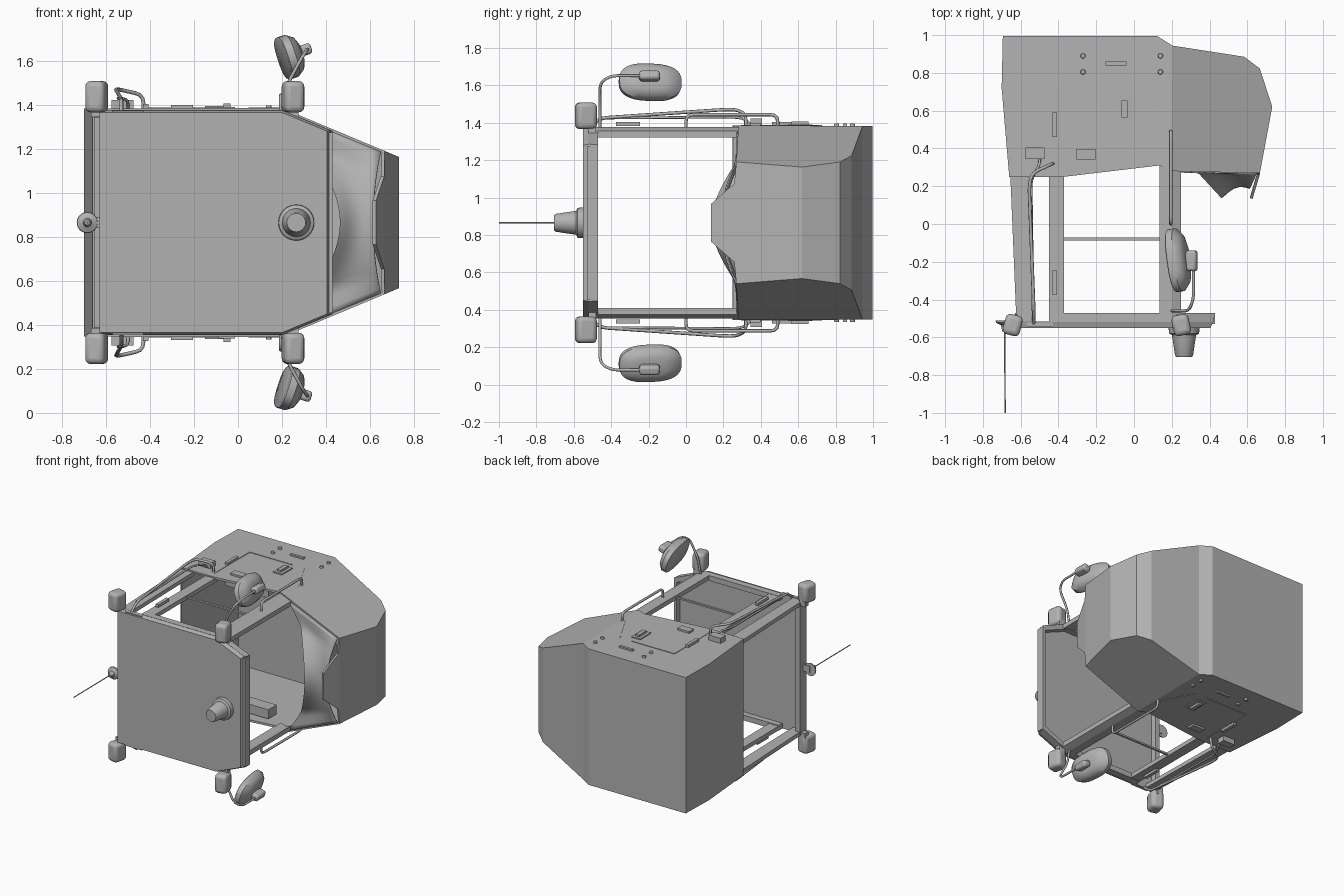
import bpy, bmesh, math
from mathutils import Matrix, Vector

if "Cube" in bpy.data.objects:
    bpy.data.objects.remove(bpy.data.objects["Cube"])

C = 0.865  # symmetry plane height; local z is the distance from it
grey = bpy.data.materials.new("light_grey")
grey.diffuse_color = (0.45, 0.45, 0.45, 1)
grey.use_nodes = True
grey.node_tree.nodes["Principled BSDF"].inputs["Base Color"].default_value = grey.diffuse_color


def half(x):
    """Half width of the cab at a given x (nose tapers)."""
    return 0.512 if x <= 0.2 else 0.512 - 0.22 * (x - 0.2) / 0.53


def finish(name, bm, mirror=False, bevel=0, solid=0, smooth=False, segs=2):
    bmesh.ops.recalc_face_normals(bm, faces=bm.faces[:])
    me = bpy.data.meshes.new(name)
    bm.to_mesh(me)
    bm.free()
    me.materials.append(grey)
    ob = bpy.data.objects.new(name, me)
    bpy.context.collection.objects.link(ob)
    ob.location.z = C
    if solid:
        m = ob.modifiers.new("thickness", 'SOLIDIFY')
        m.thickness, m.offset = solid, 0
    if bevel:
        m = ob.modifiers.new("round", 'BEVEL')
        m.width, m.segments = bevel, segs
    if mirror:
        m = ob.modifiers.new("mirror", 'MIRROR')
        m.use_axis = (False, False, True)
        m.use_clip = False
    if smooth:
        bpy.context.view_layer.objects.active = ob
        ob.select_set(True)
        bpy.ops.object.shade_smooth_by_angle(angle=math.radians(35))
        ob.select_set(False)
    return ob


def box(name, c, size, rot=None, **kw):
    bm = bmesh.new()
    m = Matrix.Translation(c) @ (rot or Matrix()) @ Matrix.Diagonal((*size, 1))
    bmesh.ops.create_cube(bm, size=1, matrix=m)
    return finish(name, bm, **kw)


def prism(name, pts, lo, hi, **kw):
    """Extrude an xy outline between two z offsets; lo/hi may be functions of x."""
    bm = bmesh.new()
    f = lambda h, x: h(x) if callable(h) else h
    a = [bm.verts.new((x, y, f(lo, x))) for x, y in pts]
    b = [bm.verts.new((x, y, f(hi, x))) for x, y in pts]
    bm.faces.new(a)
    bm.faces.new(b)
    for i in range(len(pts)):
        j = (i + 1) % len(pts)
        bm.faces.new((a[i], a[j], b[j], b[i]))
    return finish(name, bm, **kw)


def lathe(name, x, z, prof, n=32, **kw):
    """Revolve (radius, y) pairs about an axis along y."""
    bm = bmesh.new()
    rings = [[bm.verts.new((x + r * math.cos(2 * math.pi * k / n), y,
                            z + r * math.sin(2 * math.pi * k / n))) for k in range(n)] for r, y in prof]
    for a, b in zip(rings, rings[1:]):
        for k in range(n):
            bm.faces.new((a[k], a[(k + 1) % n], b[(k + 1) % n], b[k]))
    bm.faces.new(rings[0])
    bm.faces.new(rings[-1])
    return finish(name, bm, smooth=True, **kw)


def tube(name, pts, r, sides=(1, -1)):
    cu = bpy.data.curves.new(name, 'CURVE')
    cu.dimensions = '3D'
    cu.bevel_depth, cu.bevel_resolution, cu.use_fill_caps = r, 2, True
    for s in sides:
        # cut corners so the bends are rounded
        path = [Vector(pts[0])]
        for a, b, c in zip(pts, pts[1:], pts[2:]):
            a, b, c = Vector(a), Vector(b), Vector(c)
            p = b + (a - b).normalized() * min(0.04, (a - b).length * 0.45)
            q = b + (c - b).normalized() * min(0.04, (c - b).length * 0.45)
            path += [p.lerp(b, t).lerp(b.lerp(q, t), t) for t in (0, 0.33, 0.67, 1)]
        path.append(Vector(pts[-1]))
        sp = cu.splines.new('POLY')
        sp.points.add(len(path) - 1)
        for p, v in zip(sp.points, path):
            p.co = (v.x, v.y, v.z * s, 1)
    cu.materials.append(grey)
    ob = bpy.data.objects.new(name, cu)
    ob.location.z = C
    bpy.context.collection.objects.link(ob)


# lower body shell: wrapped panels and two-part sides
wrap = [(-0.655, 0.25), (-0.695, 0.72), (-0.69, 0.99), (0.12, 0.99), (0.2, 0.94),
        (0.58, 0.88), (0.66, 0.82), (0.725, 0.62), (0.66, 0.27)]
rim = [(0.2, 0.28), (0.135, 0.31), (-0.37, 0.25)]
bm = bmesh.new()
L, R, top = [], [], []
for lst, s in ((L, 1), (R, -1)):
    lst += [bm.verts.new((x, y, s * half(x))) for x, y in wrap]
    e = [bm.verts.new((x, y, s * half(x))) for x, y in rim]
    bm.faces.new(lst[:5] + e)
    bm.faces.new(lst[4:] + [e[0]])
for i in range(len(wrap) - 1):
    bm.faces.new((L[i], L[i + 1], R[i + 1], R[i]))
# raised lip of the nose panel
lip = [bm.verts.new(v) for v in ((0.657, 0.26, 0.21), (0.62, 0.135, 0.1), (0.62, 0.135, -0.1), (0.657, 0.26, -0.21))]
bm.faces.new([L[-1]] + lip + [R[-1]])
finish("body_shell", bm, solid=0.016)

# curved dashboard cowl
bm = bmesh.new()
N, M = 28, 10
rows = []
for i in range(N + 1):
    t = -1 + 2 * i / N
    bx, by = 0.465 - 0.23 * t * t, min(0.275, 0.14 + 0.25 * t * t)
    fx, fy = 0.65 - 0.035 * (1 - t * t), 0.27 - 0.08 * (1 - t * t)
    row = []
    for j in range(M + 1):
        v = j / M
        x = bx + (fx - bx) * v
        y = by + (fy - by) * v + 0.03 * math.sin(math.pi * v) * (1 - t * t)
        row.append(bm.verts.new((x, y, t * (half(x) - 0.005))))
    # skirt into the footwell
    row.insert(0, bm.verts.new((bx + 0.06, by + 0.3, t * (half(bx + 0.06) - 0.01))))
    rows.append(row)
for a, b in zip(rows, rows[1:]):
    for j in range(M + 1):
        bm.faces.new((a[j], a[j + 1], b[j + 1], b[j]))
finish("dash_cowl", bm, solid=0.008, smooth=True)

# roof slab, its rails and front lip
bm = bmesh.new()
rings = []
for y, x0, x1, d in ((-0.55, -0.62, 0.405, 0.012), (-0.515, -0.63, 0.42, 0.0)):
    o = [(x0, half(x0) - d), (0.2, half(0.2) - d), (x1, half(x1) - d)]
    rings.append([bm.verts.new((x, y, h)) for x, h in o] + [bm.verts.new((x, y, -h)) for x, h in o[::-1]])
for r in rings:
    bm.faces.new(r)
for k in range(6):
    bm.faces.new((rings[0][k], rings[0][(k + 1) % 6], rings[1][(k + 1) % 6], rings[1][k]))
finish("roof", bm)
inner = lambda x: half(x) - 0.04
prism("roof_rail", [(-0.45, -0.52), (0.2, -0.52), (0.2, -0.47), (-0.45, -0.47)], inner, half, mirror=True)
prism("roof_rail_front", [(0.2, -0.52), (0.42, -0.52), (0.43, -0.47), (0.2, -0.47)], inner, half, mirror=True)
box("roof_front_lip", (0.42, -0.5, 0), (0.02, 0.06, 0.82))
box("roof_rear_beam", (-0.61, -0.51, 0), (0.04, 0.075, 1.0))

# side window pillars
prism("rear_pillar", [(-0.655, 0.26), (-0.622, -0.53), (-0.54, -0.53), (-0.555, 0.26)], 0.478, 0.508, mirror=True)
prism("middle_pillar", [(-0.45, -0.52), (-0.37, -0.52), (-0.37, 0.27), (-0.45, 0.27)], 0.478, 0.51, mirror=True)
prism("front_pillar", [(0.135, -0.52), (0.2, -0.52), (0.2, 0.3), (0.135, 0.32)], 0.478, 0.512, mirror=True)
prism("front_pillar_face", [(0.2, -0.52), (0.25, -0.52), (0.25, 0.29), (0.2, 0.29)],
      lambda x: half(x) - 0.035, half, mirror=True)
box("rear_window_rail", (-0.5, -0.53, 0.495), (0.14, 0.03, 0.03), mirror=True)
box("window_bar", (-0.117, -0.08, 0.495), (0.51, 0.016, 0.012), mirror=True)
box("sill_box", (-0.17, 0.4, 0.46), (0.36, 0.1, 0.07), mirror=True)

# roof beacon and antenna
lathe("beacon", 0.265, 0, [(0.082, -0.545), (0.08, -0.58), (0.064, -0.588), (0.062, -0.6), (0.048, -0.695), (0.042, -0.705)])
lathe("antenna_base", -0.685, 0, [(0.048, -0.512), (0.046, -0.522), (0.02, -0.535), (0.012, -0.57)], n=24)
box("antenna_bracket", (-0.65, -0.513, 0), (0.07, 0.01, 0.05))
tube("antenna", [(-0.685, -0.55, 0), (-0.682, -1.0, 0)], 0.0035, sides=(1,))

# corner lamps
for nm, x, ang in (("rear_lamp", -0.642, -15), ("front_lamp", 0.25, 12)):
    box(nm, (x, -0.535, 0.572), (0.092, 0.11, 0.142), Matrix.Rotation(math.radians(ang), 4, 'Z'),
        mirror=True, bevel=0.025, smooth=True, segs=3)
    box(nm + "_bracket", (x, -0.5, 0.51), (0.05, 0.04, 0.06), mirror=True)

# wing mirrors: oval housings built from stacked rings
bm = bmesh.new()
tilt = Matrix.Translation((0.235, -0.19, 0.755)) @ Matrix.Rotation(math.radians(-18), 4, 'Y') @ Matrix.Rotation(math.radians(8), 4, 'Z')
n, rings = 32, []
for d, k in ((-0.035, 0.93), (-0.03, 1.0), (0.005, 1.0), (0.035, 0.8), (0.05, 0.5)):
    ring = []
    for i in range(n):
        a = 2 * math.pi * i / n
        c, s = math.cos(a), math.sin(a)
        p = (d, 0.168 * k * math.copysign(abs(c) ** 0.75, c), 0.1 * k * math.copysign(abs(s) ** 0.75, s))
        ring.append(bm.verts.new(tilt @ Vector(p)))
    rings.append(ring)
for a, b in zip(rings, rings[1:]):
    for i in range(n):
        bm.faces.new((a[i], a[(i + 1) % n], b[(i + 1) % n], b[i]))
bm.faces.new(rings[0])
bm.faces.new(rings[-1])
finish("wing_mirror", bm, mirror=True, smooth=True)
box("mirror_clamp", (0.305, -0.195, 0.785), (0.06, 0.11, 0.05), Matrix.Rotation(math.radians(-18), 4, 'Y'),
    mirror=True, bevel=0.014, smooth=True)
tube("mirror_arm", [(0.2, -0.46, 0.5), (0.22, -0.46, 0.62), (0.29, -0.46, 0.75), (0.315, -0.4, 0.787), (0.315, -0.2, 0.787)], 0.008)

# grab rails
tube("rear_grab_rail", [(-0.53, -0.53, 0.5), (-0.53, -0.46, 0.56), (-0.555, 0.2, 0.605), (-0.54, 0.27, 0.605),
                        (-0.43, 0.32, 0.58), (-0.43, 0.32, 0.5)], 0.009)
tube("rear_lower_rail", [(-0.535, -0.46, 0.56), (-0.545, 0.24, 0.565), (-0.5, 0.31, 0.56), (-0.5, 0.36, 0.51)], 0.007)
tube("front_grab_rail", [(0.195, 0.0, 0.5), (0.195, 0.0, 0.578), (0.195, 0.49, 0.578), (0.195, 0.49, 0.5)], 0.009)

# hinges, latch, door handle, vents and seams on both sides
for nm, x, y, w, h, d in (("hinge_low", -0.42, 0.525, 0.025, 0.13, 0.02), ("hinge_high", -0.42, -0.31, 0.025, 0.13, 0.02),
                          ("latch_box", -0.255, 0.37, 0.1, 0.055, 0.016), ("rail_mount", -0.525, 0.375, 0.1, 0.06, 0.04),
                          ("handle_plate", -0.05, 0.61, 0.075, 0.13, 0.008), ("handle", -0.05, 0.61, 0.03, 0.09, 0.024),
                          ("vent", -0.095, 0.85, 0.11, 0.02, 0.012), ("seam_bottom", -0.23, 0.725, 0.36, 0.006, 0.004),
                          ("seam_rear", -0.41, 0.51, 0.006, 0.43, 0.004)):
    box(nm, (x, y, 0.518 + d / 2), (w, h, d), mirror=True)
box("seam_front", (0.12, 0.59, 0.52), (0.006, 0.3, 0.004), Matrix.Rotation(math.radians(28), 4, 'Z'), mirror=True)
for i, (x, y) in enumerate(((-0.27, 0.89), (-0.27, 0.805), (0.14, 0.89), (0.14, 0.805))):
    bm = bmesh.new()
    bmesh.ops.create_cone(bm, cap_ends=True, segments=12, radius1=0.014, radius2=0.012, depth=0.014,
                          matrix=Matrix.Translation((x, y, 0.524)))
    finish("bolt_%d" % (i + 1), bm, mirror=True)
